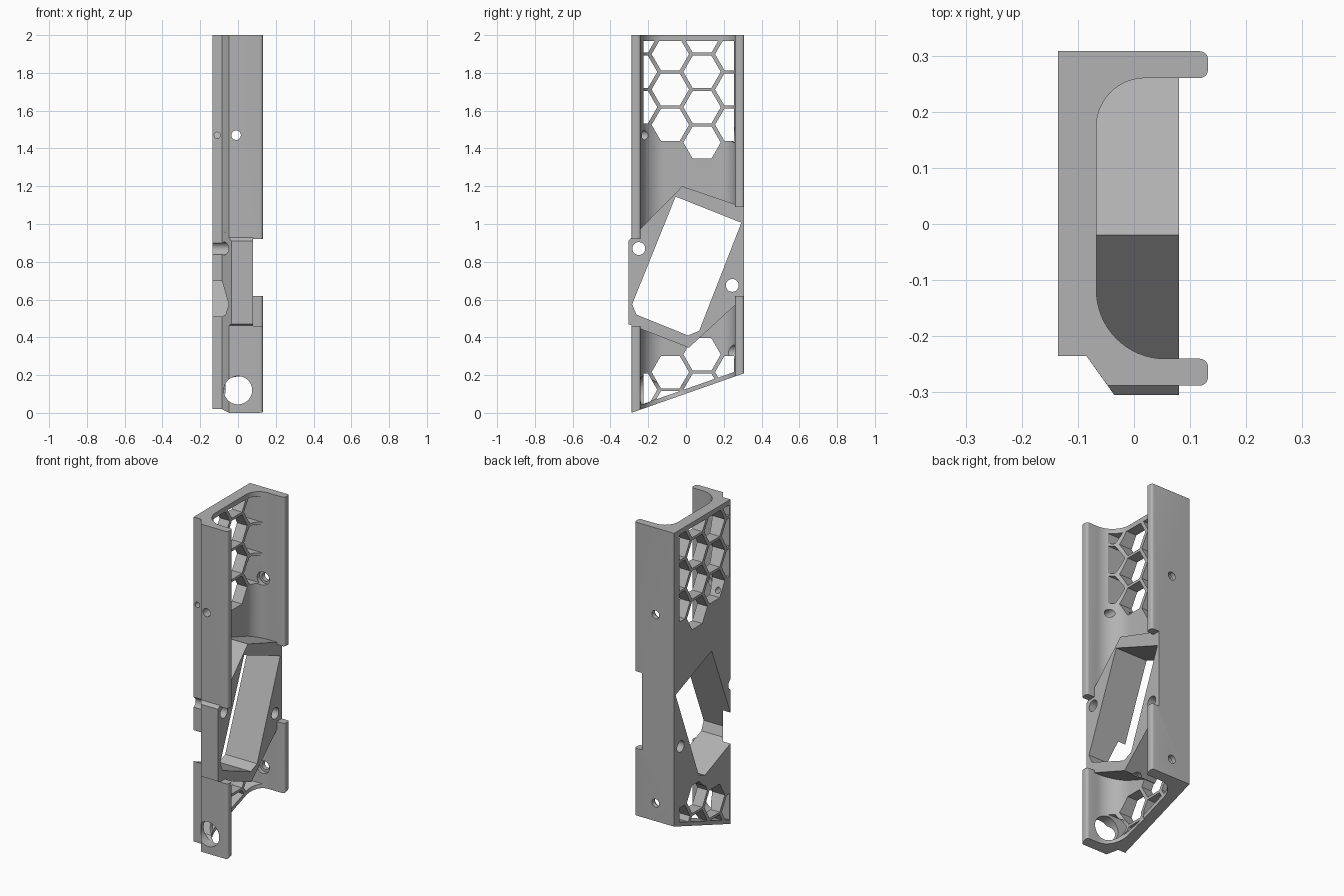
import bpy, bmesh, math
from mathutils import Vector

cube = bpy.data.objects.get("Cube")
if cube:
    bpy.data.objects.remove(cube, do_unlink=True)

grey = bpy.data.materials.new("matte grey")
grey.use_nodes = True
grey.diffuse_color = (0.45, 0.45, 0.45, 1)
grey.node_tree.nodes["Principled BSDF"].inputs["Base Color"].default_value = (0.45, 0.45, 0.45, 1)


def prisms(name, outlines, axis, lo, hi):
    """Extrude flat outlines along one axis; outlines use the other two axes in order."""
    bm = bmesh.new()
    for pts in outlines:
        verts = []
        for p in pts:
            co = list(p)
            co.insert("xyz".index(axis), lo)
            verts.append(bm.verts.new(co))
        face = bm.faces.new(verts)
        ext = bmesh.ops.extrude_face_region(bm, geom=[face])
        move = Vector([(hi - lo) * (a == axis) for a in "xyz"])
        bmesh.ops.translate(bm, vec=move, verts=[v for v in ext["geom"] if isinstance(v, bmesh.types.BMVert)])
    bmesh.ops.recalc_face_normals(bm, faces=bm.faces)
    mesh = bpy.data.meshes.new(name)
    bm.to_mesh(mesh)
    bm.free()
    mesh.materials.append(grey)
    obj = bpy.data.objects.new(name, mesh)
    bpy.context.collection.objects.link(obj)
    return obj


def combine(target, tool, operation):
    """Apply a boolean and discard the tool."""
    mod = target.modifiers.new("bool", 'BOOLEAN')
    mod.object, mod.operation, mod.solver = tool, operation, 'EXACT'
    bpy.context.view_layer.objects.active = target
    bpy.ops.object.modifier_apply(modifier=mod.name)
    bpy.data.objects.remove(tool, do_unlink=True)


def arc(cx, cy, r, start, end, n):
    return [(cx + r * math.cos(math.radians(start + (end - start) * i / n)),
             cy + r * math.sin(math.radians(start + (end - start) * i / n))) for i in range(n + 1)]


def circle(cx, cy, r, n=32):
    return arc(cx, cy, r, 0, 360, n)[:-1]


def slope(y):
    return 0.21 * (y + 0.29) / 0.598


# Channel cross-section: back wall, two flanges with rounded lips, inner fillets
profile = [(-0.135, 0.308), (-0.135, -0.235), (-0.085, -0.235), (-0.047, -0.288)]
profile += arc(0.117, -0.273, 0.015, -90, 0, 5) + arc(0.117, -0.255, 0.015, 0, 90, 5)
profile += arc(0.055, -0.118, 0.122, 270, 180, 16)
profile += arc(0.02, 0.173, 0.087, 180, 90, 16)
profile += arc(0.117, 0.275, 0.015, -90, 0, 5) + arc(0.117, 0.293, 0.015, 0, 90, 5)
frame = prisms("channel_bracket", [profile], 'z', 0, 2)

# Sloped lower end
below = prisms("slope_cutter", [[(-0.5, slope(-0.5)), (0.5, slope(0.5)), (0.5, -0.5), (-0.5, -0.5)]], 'x', -1, 1)
combine(frame, below, 'DIFFERENCE')

# Honeycomb openings on a staggered lattice, trimmed to leave a border
pitch = 0.187
hexes = []
for col in range(-1, 3):
    y = -0.083 + col * 0.168
    for row in range(-1, 11):
        z = 0.216 + row * pitch + (pitch / 2 if col % 2 else 0)
        lower = z < (0.25 if col < 1 else 0.35)
        upper = z > (1.4 if col == 1 else 1.5)
        if lower or upper:
            hexes.append(circle(y, z, 0.099, 6))
honeycomb = prisms("honeycomb_cutter", hexes, 'x', -0.3, 0.06)
border = [(-0.225, slope(-0.225) + 0.025), (0.255, slope(0.255) + 0.025), (0.255, 1.97), (-0.225, 1.97)]
combine(honeycomb, prisms("honeycomb_border", [border], 'x', -0.4, 0.2), 'INTERSECT')
combine(frame, honeycomb, 'DIFFERENCE')

# Notches that shorten the flanges beside the mount
for name, lo, hi, z0, z1 in (("front_notch", -0.5, 0, 0.46, 0.92), ("rear_notch", 0, 0.5, 0.62, 1.09)):
    combine(frame, prisms(name, [[(0.08, z0), (0.3, z0), (0.3, z1), (0.08, z1)]], 'y', lo, hi), 'DIFFERENCE')

# Tilted mount block, trimmed by the front bevel
block_side = [(-0.02, 1.2), (0.308, 1.088), (0.308, 0.615), (0.015, 0.345), (-0.305, 0.47), (-0.305, 0.91)]
block = prisms("mount_block", [block_side], 'x', -0.135, 0.08)
bevel = [(-0.3, -0.235), (-0.085, -0.235), (-0.035, -0.305), (-0.035, -0.5), (-0.3, -0.5)]
combine(block, prisms("bevel_cutter", [bevel], 'z', 0, 2), 'DIFFERENCE')
combine(frame, block, 'UNION')

# Tilted window through the block
window = [(-0.055, 1.145), (0.293, 1.007), (0.07, 0.435), (0.01, 0.41), (-0.262, 0.52), (-0.285, 0.575)]
combine(frame, prisms("window_cutter", [window], 'x', -0.5, 0.5), 'DIFFERENCE')

# Round holes: mount screws, then flange screws with wider inner bores
holes = [
    ('x', -0.25, 0.87, 0.034, -0.5, 0.5),
    ('x', 0.245, 0.675, 0.034, -0.5, 0.5),
    ('y', -0.01, 1.47, 0.025, -0.5, 0.5),
    ('y', -0.11, 1.47, 0.016, -0.5, -0.12),
    ('y', 0.0, 0.12, 0.075, -0.5, 0.0),
    ('y', -0.01, 0.32, 0.025, 0.0, 0.5),
    ('y', -0.01, 0.32, 0.04, 0.0, 0.28),
    ('y', -0.01, 1.47, 0.04, 0.0, 0.28),
]
for axis, a, b, r, lo, hi in holes:
    combine(frame, prisms("hole_cutter", [circle(a, b, r)], axis, lo, hi), 'DIFFERENCE')

# Smooth the fillets and bores, keep the hard edges
bpy.ops.object.select_all(action='DESELECT')
frame.select_set(True)
bpy.context.view_layer.objects.active = frame
bpy.ops.object.shade_smooth_by_angle(angle=math.radians(30))
